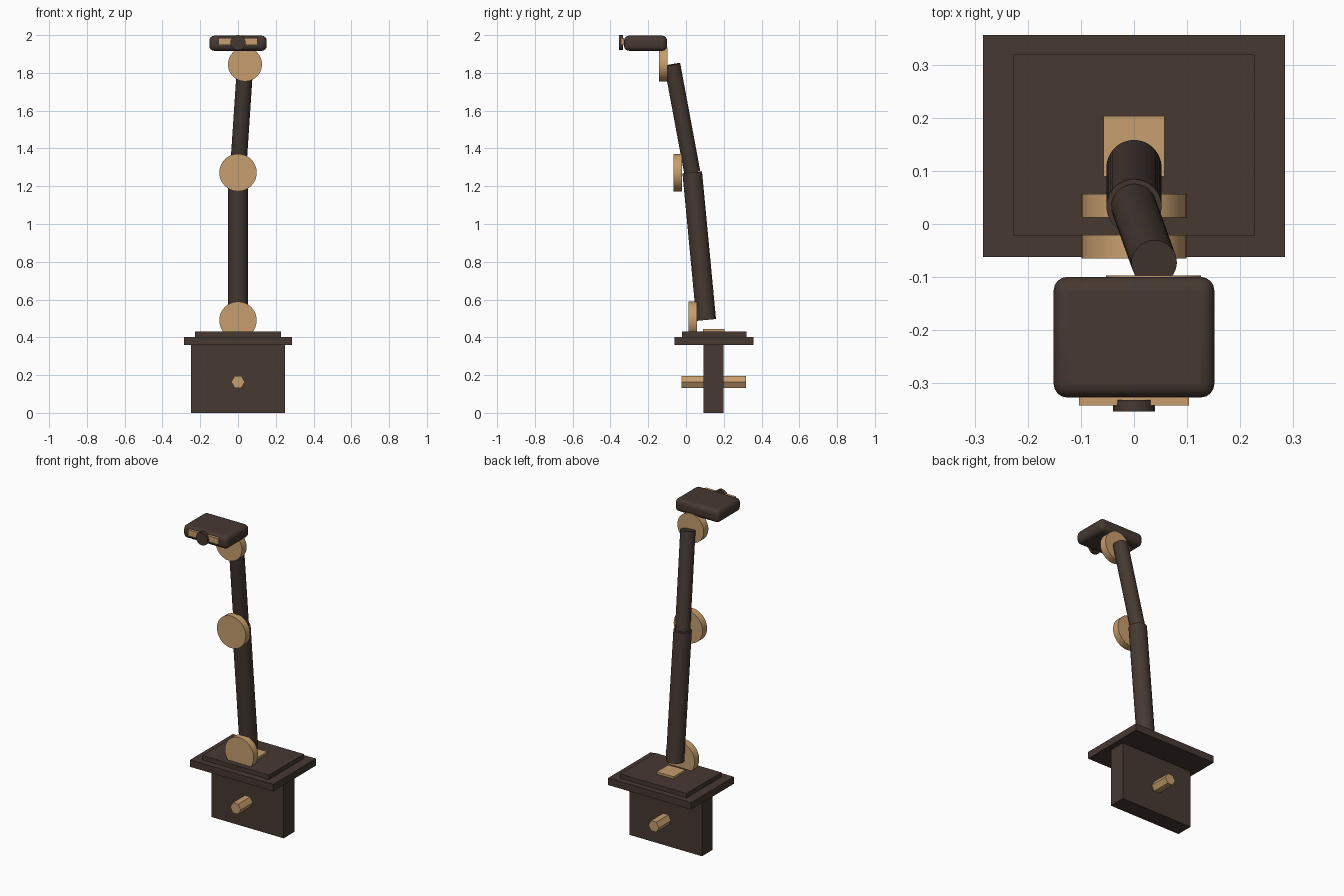
import bpy
from math import radians
from mathutils import Vector

if "Cube" in bpy.data.objects:
    bpy.data.objects.remove(bpy.data.objects["Cube"])


def material(name, rgb):
    m = bpy.data.materials.new(name)
    m.use_nodes = True
    m.diffuse_color = (*rgb, 1)
    m.node_tree.nodes["Principled BSDF"].inputs["Base Color"].default_value = (*rgb, 1)
    return m


dark = material("dark_brown", (0.061, 0.04, 0.031))
wood = material("tan_wood", (0.57, 0.34, 0.155))


def finish(name, mat, smooth=False):
    ob = bpy.context.object
    ob.name = name
    ob.data.materials.append(mat)
    if smooth:
        bpy.ops.object.shade_smooth_by_angle(angle=radians(35))
    return ob


def box(name, mat, x, y, z):
    """Box from (min, max) ranges."""
    ranges = (x, y, z)
    bpy.ops.mesh.primitive_cube_add(size=1, location=[(a + b) / 2 for a, b in ranges])
    bpy.context.object.scale = [b - a for a, b in ranges]
    bpy.ops.object.transform_apply(location=False, rotation=False, scale=True)
    return finish(name, mat)


def rod(name, mat, start, end, radius, sides=48):
    """Cylinder between two points."""
    a, b = Vector(start), Vector(end)
    bpy.ops.mesh.primitive_cylinder_add(
        vertices=sides, radius=radius, depth=(b - a).length, location=(a + b) / 2,
        rotation=(b - a).to_track_quat("Z", "Y").to_euler())
    return finish(name, mat, sides > 12)


def disc(name, mat, x, z, radius, y0, y1):
    return rod(name, mat, (x, y0, z), (x, y1, z), radius)


# Clamp and stepped base
box("clamp_block", dark, (-0.248, 0.248), (0.093, 0.198), (0, 0.36))
box("base_plate", dark, (-0.285, 0.285), (-0.062, 0.357), (0.36, 0.403))
box("upper_plate", dark, (-0.228, 0.228), (-0.022, 0.32), (0.403, 0.43))
box("base_pad", wood, (-0.058, 0.058), (0.09, 0.204), (0.43, 0.444))
screw = rod("clamp_screw", wood, (0, -0.025, 0.164), (0, 0.317, 0.164), 0.036, 6)
screw.rotation_euler.rotate_axis("Z", radians(30))

# Arm segments
elbow = (0, 0.033, 1.273)
rod("lower_arm", dark, (0, 0.107, 0.492), elbow, 0.052)
rod("upper_arm", dark, elbow, (0.038, -0.073, 1.844), 0.043)

# Joint discs
disc("base_joint", wood, 0, 0.49, 0.099, 0.012, 0.057)
disc("elbow_joint", wood, 0, 1.272, 0.099, -0.065, -0.021)
disc("head_joint", wood, 0.037, 1.845, 0.09, -0.143, -0.097)

# Head with rounded edges
head = box("head", dark, (-0.152, 0.152), (-0.328, -0.1), (1.917, 1.997))
bevel = head.modifiers.new("rounding", "BEVEL")
bevel.width = 0.026
bevel.segments = 4
bpy.ops.object.shade_smooth_by_angle(angle=radians(35))

# Face strip and lens
box("face_strip", wood, (-0.104, 0.104), (-0.343, -0.327), (1.948, 1.985))
disc("lens", dark, 0, 1.96, 0.04, -0.354, -0.333)
